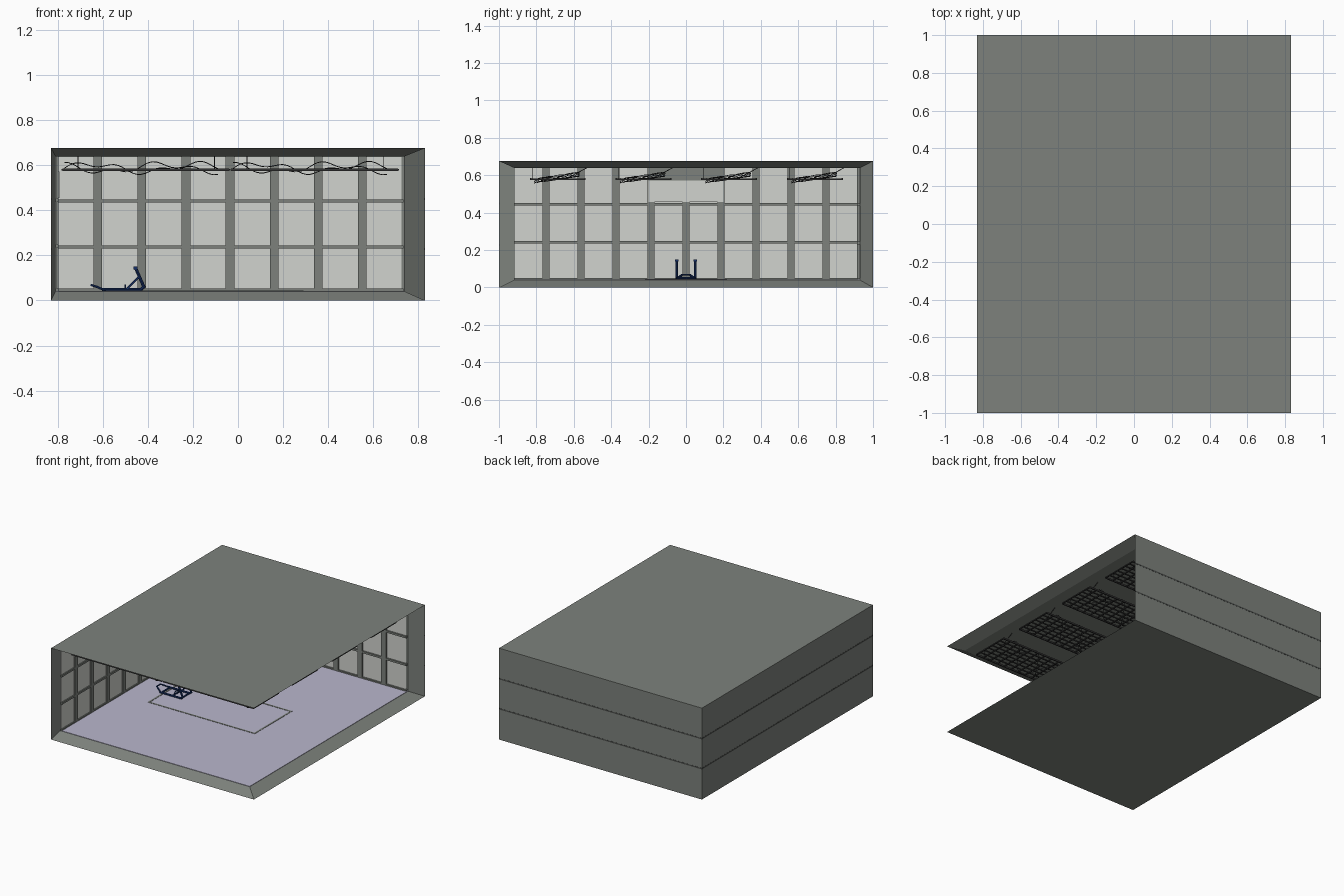
import bpy, bmesh, math
from mathutils import Vector, Matrix

if "Cube" in bpy.data.objects:
    bpy.data.objects.remove(bpy.data.objects["Cube"])


def material(name, r, g, b):
    m = bpy.data.materials.new(name)
    m.diffuse_color = (r, g, b, 1)
    m.use_nodes = True
    m.node_tree.nodes["Principled BSDF"].inputs["Base Color"].default_value = m.diffuse_color
    return m


GREY = material("wall grey", 0.205, 0.222, 0.202)
PALE = material("pale panel", 0.64, 0.655, 0.62)
LILAC = material("lilac floor", 0.49, 0.475, 0.61)
DARK = material("dark metal", 0.035, 0.035, 0.035)
SEAM = material("seam grey", 0.07, 0.075, 0.07)
NAVY = material("navy steel", 0.008, 0.03, 0.14)


def finish(bm, name, mat):
    me = bpy.data.meshes.new(name)
    bmesh.ops.recalc_face_normals(bm, faces=bm.faces)
    bm.to_mesh(me)
    bm.free()
    me.materials.append(mat)
    ob = bpy.data.objects.new(name, me)
    bpy.context.collection.objects.link(ob)
    return ob


def box(bm, x0, x1, y0, y1, z0, z1):
    mat = Matrix.Translation(((x0 + x1) / 2, (y0 + y1) / 2, (z0 + z1) / 2))
    mat = mat @ Matrix.Diagonal((x1 - x0, y1 - y0, z1 - z0, 1))
    bmesh.ops.create_cube(bm, size=1, matrix=mat)


def rod(bm, pts, r, sides=6):
    pts = [Vector(p) for p in pts]
    for a, b in zip(pts, pts[1:]):
        d = b - a
        mat = Matrix.Translation((a + b) / 2) @ d.to_track_quat('Z', 'Y').to_matrix().to_4x4()
        bmesh.ops.create_cone(bm, cap_ends=True, segments=sides, radius1=r, radius2=r,
                              depth=d.length + r * 0.8, matrix=mat)


# Room shell, open at the front and right with sloped rims
X, Y, Z = (-0.81, 0.74), (-0.92, 0.93), (0.04, 0.64)
OX, OY, OZ = (-0.83, 0.83), (-1.0, 1.0), (0.0, 0.676)
bm = bmesh.new()
outer, inner = {}, {}
for i in (0, 1):
    for j in (0, 1):
        for k in (0, 1):
            outer[i, j, k] = bm.verts.new((OX[i], OY[j], OZ[k]))
            inner[i, j, k] = bm.verts.new((X[i], Y[j], Z[k]))
sides = [
    [(0, 0, 0), (0, 1, 0), (0, 1, 1), (0, 0, 1)],   # left wall
    [(0, 1, 0), (1, 1, 0), (1, 1, 1), (0, 1, 1)],   # back wall
    [(0, 0, 0), (1, 0, 0), (1, 1, 0), (0, 1, 0)],   # floor slab
    [(0, 0, 1), (1, 0, 1), (1, 1, 1), (0, 1, 1)],   # ceiling slab
]
for quad in sides:
    bm.faces.new([outer[c] for c in quad])
    bm.faces.new([inner[c] for c in quad])
loop = [(0, 0, 0), (0, 0, 1), (1, 0, 1), (1, 1, 1), (1, 1, 0), (1, 0, 0)]
for a, b in zip(loop, loop[1:] + loop[:1]):
    bm.faces.new([outer[a], outer[b], inner[b], inner[a]])
finish(bm, "room_shell", GREY)

# Horizontal seams around the outside of the two walls
bm = bmesh.new()
for z in (0.228, 0.45):
    box(bm, -0.831, -0.829, -1, 1, z - 0.005, z + 0.005)
    box(bm, -0.83, 0.83, 0.999, 1.001, z - 0.005, z + 0.005)
finish(bm, "outer_seams", SEAM)

# Floor covering and the inlaid rectangle outline
bm = bmesh.new()
box(bm, X[0], X[1], Y[0], Y[1], 0.039, 0.043)
finish(bm, "floor_covering", LILAC)
bm = bmesh.new()
x0, x1, w = -0.58, 0.285, 0.012
for y in (-0.213, 0.213):
    box(bm, x0, x1, y - w / 2, y + w / 2, 0.042, 0.045)
for x in (x0, x1):
    box(bm, x - w / 2, x + w / 2, -0.219, 0.219, 0.042, 0.045)
finish(bm, "floor_outline", GREY)

# Pale wall panels
bm = bmesh.new()
box(bm, X[0] + 0.005, 0.725, 0.926, 0.931, 0.048, 0.636)
finish(bm, "back_wall_panels", PALE)
bm = bmesh.new()
box(bm, -0.811, -0.806, -0.915, 0.92, 0.048, 0.64)
finish(bm, "left_wall_panels", PALE)

# Mullions and rails in front of the panels
bm = bmesh.new()
for n in range(7):
    x = -0.622 + 0.1955 * n
    box(bm, x - 0.019, x + 0.019, 0.914, 0.93, 0.04, 0.64)
for z in (0.045, 0.238, 0.442):
    box(bm, -0.81, 0.735, 0.914, 0.93, z - 0.007, z + 0.007)
finish(bm, "back_wall_frame", GREY)
bm = bmesh.new()
for n in range(9):
    y = (n - 4) * 0.187
    box(bm, -0.81, -0.797, y - 0.019, y + 0.019, 0.04, 0.64)
for z in (0.045, 0.242, 0.445):
    box(bm, -0.81, -0.797, -0.92, 0.93, z - 0.007, z + 0.007)
box(bm, -0.81, -0.796, -0.2, 0.2, 0.572, 0.64)
finish(bm, "left_wall_frame", GREY)

# Board across the middle of the left wall
bm = bmesh.new()
box(bm, -0.8, -0.792, -0.2, 0.2, 0.456, 0.572)
finish(bm, "wall_board", PALE)

# Hanging ceiling racks with slats, hangers and loose cables
for i, x0 in enumerate((-0.78, -0.03)):
    for j, y0 in enumerate((-0.83, -0.372, 0.085, 0.545)):
        L, W, z = 0.74, 0.29, 0.58
        bm = bmesh.new()
        for y in (y0, y0 + W):
            box(bm, x0, x0 + L, y - 0.004, y + 0.004, z - 0.006, z + 0.006)
        for n in range(1, 7):
            y = y0 + W * n / 7
            box(bm, x0, x0 + L, y - 0.003, y + 0.003, z - 0.004, z + 0.004)
        for n in range(13):
            x = x0 + L * n / 12
            box(bm, x - 0.004, x + 0.004, y0, y0 + W, z - 0.004, z + 0.004)
        finish(bm, f"ceiling_rack_{i}_{j}", DARK)

        bm = bmesh.new()
        for dx in (0.07, 0.675):
            rod(bm, [(x0 + dx, y0 + 0.01, z), (x0 + dx, y0 + 0.01, 0.64)], 0.002, 4)
            rod(bm, [(x0 + dx, y0 + W * 0.65, z), (x0 + dx, y0 + W + 0.01, 0.64)], 0.002, 4)
        for s in (0, 1):
            pts = []
            for n in range(41):
                t = n / 40
                pts.append((x0 + 0.01 + 0.68 * t,
                            y0 + 0.14 + 0.12 * math.sin(9 * t + 2.2 * s),
                            z + 0.008 + 0.018 * math.sin(9 * t + 2.2 * s)
                            + 0.012 * math.sin(23 * t + s)))
            rod(bm, pts, 0.002, 4)
        finish(bm, f"rack_cables_{i}_{j}", DARK)

# Push sled: skids, leaning posts, braces and raised nose
bm = bmesh.new()
for s in (-1, 1):
    y = 0.05 * s
    rod(bm, [(-0.6, y, 0.049), (-0.43, y, 0.049), (-0.418, y, 0.06), (-0.455, y, 0.145)], 0.007, 8)
    rod(bm, [(-0.495, y, 0.05), (-0.44, y, 0.105)], 0.005)
    rod(bm, [(-0.6, y, 0.049), (-0.625, 0.035 * s, 0.06), (-0.65, 0.022 * s, 0.068)], 0.005)
    rod(bm, [(-0.5, 0.03 * s, 0.05), (-0.5, 0.022 * s, 0.068)], 0.004)
    box(bm, -0.463, -0.447, y - 0.009, y + 0.009, 0.138, 0.15)
rod(bm, [(-0.65, -0.022, 0.068), (-0.65, 0.022, 0.068)], 0.005)
rod(bm, [(-0.5, -0.022, 0.068), (-0.5, 0.022, 0.068)], 0.004)
for x in (-0.59, -0.5, -0.43):
    rod(bm, [(x, -0.05, 0.05), (x, 0.05, 0.05)], 0.006)
finish(bm, "push_sled", NAVY)
